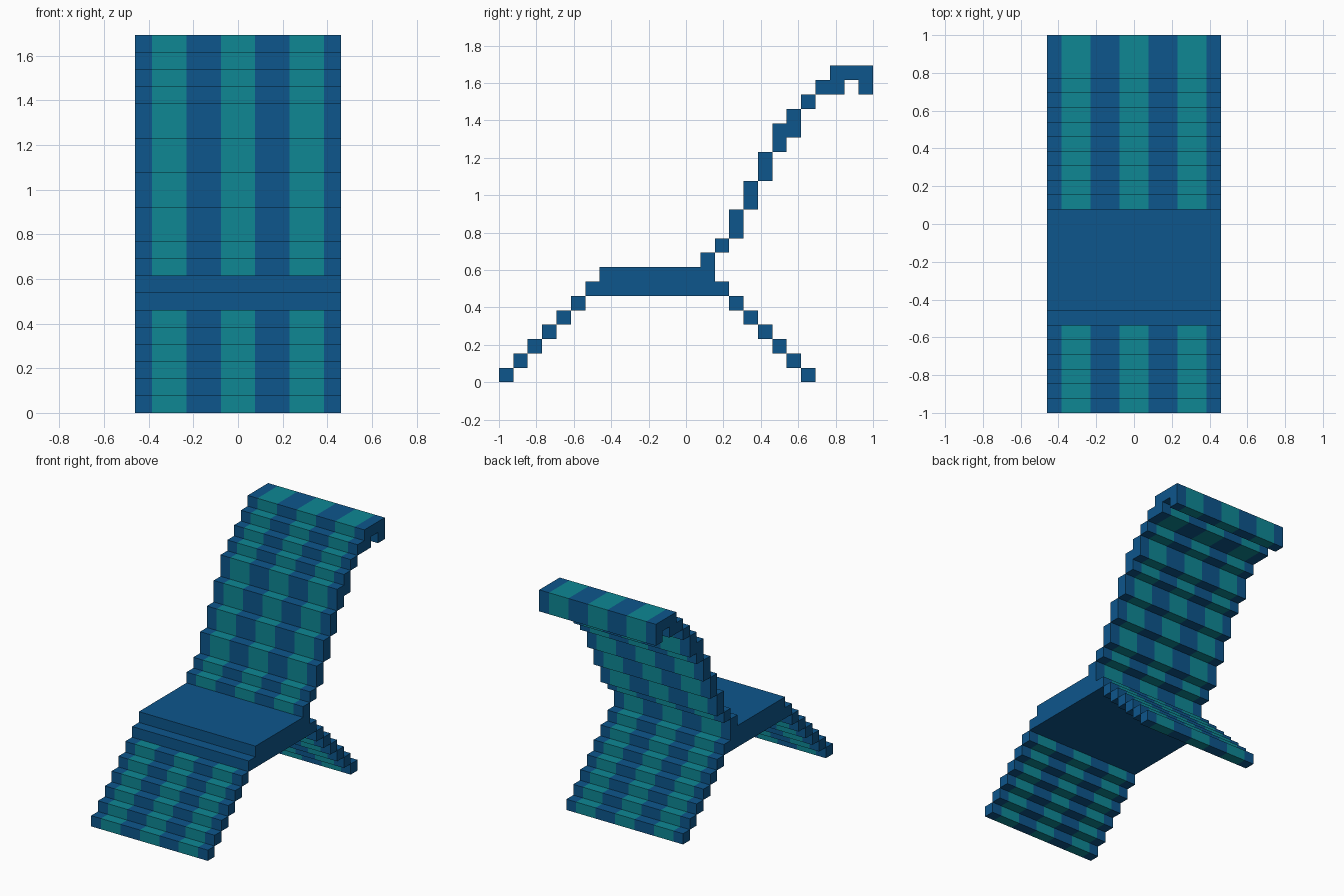
import bpy, bmesh, math

cube = bpy.data.objects.get("Cube")
if cube:
    bpy.data.objects.remove(cube, do_unlink=True)

U = 2 / 26                              # one block
STRIPES = [-6, -5, -3, -1, 1, 3, 5, 6]  # stripe borders across the width, in blocks


def make_material(name, colour):
    m = bpy.data.materials.new(name)
    m.use_nodes = True
    m.diffuse_color = (*colour, 1)
    m.node_tree.nodes["Principled BSDF"].inputs["Base Color"].default_value = (*colour, 1)
    return m


blue = make_material("deep blue", (0.004, 0.093, 0.262))
teal = make_material("teal", (0.0044, 0.242, 0.296))

# Side profile of each part as runs of blocks: (y start, z start, length in y, height in z)
PARTS = {
    "front_leg": [(i, i, 1, 1) for i in range(6)],
    "rear_leg": [(21 - i, i, 1, 1) for i in range(7)],
    "seat": [(6, 6, 9, 1), (7, 7, 7, 1)],
    "backrest": [(14, 7, 1, 2), (15, 9, 1, 1), (16, 10, 1, 2), (17, 12, 1, 2),
                 (18, 14, 1, 2), (19, 16, 1, 2), (20, 17, 1, 2), (21, 19, 1, 1)],
    "head_roll": [(22, 20, 1, 1), (23, 20, 1, 2), (24, 21, 1, 1), (25, 20, 1, 2)],
}


def cells(runs):
    return {(y + a, z + b) for y, z, w, h in runs for a in range(w) for b in range(h)}


ALL = set().union(*(cells(r) for r in PARTS.values()))


def build(name, runs):
    bm = bmesh.new()

    def quad(points, mat):
        vs = [bm.verts.new((x * U, y * U - 1, z * U)) for x, y, z in points]
        bm.faces.new(vs).material_index = mat

    for y, z in sorted(cells(runs)):
        # outer walls, cut into stripes across the width
        walls = [((y, z - 1), (y, z), (y + 1, z)),
                 ((y + 1, z), (y + 1, z), (y + 1, z + 1)),
                 ((y, z + 1), (y + 1, z + 1), (y, z + 1)),
                 ((y - 1, z), (y, z + 1), (y, z))]
        for neighbour, a, b in walls:
            if neighbour in ALL:
                continue
            for i, (x0, x1) in enumerate(zip(STRIPES, STRIPES[1:])):
                mat = i % 2 if name != "seat" else 0
                quad([(x0, *a), (x0, *b), (x1, *b), (x1, *a)], mat)
        # end caps
        ring = [(y, z), (y + 1, z), (y + 1, z + 1), (y, z + 1)]
        quad([(6, *p) for p in ring], 0)
        quad([(-6, *p) for p in reversed(ring)], 0)

    # weld and merge flat neighbours of one colour
    bmesh.ops.remove_doubles(bm, verts=bm.verts[:], dist=1e-4)
    bmesh.ops.dissolve_limit(bm, angle_limit=math.radians(1), verts=bm.verts[:],
                             edges=bm.edges[:], delimit={'MATERIAL'})
    mesh = bpy.data.meshes.new(name)
    bm.to_mesh(mesh)
    bm.free()
    mesh.materials.append(blue)
    mesh.materials.append(teal)
    bpy.context.collection.objects.link(bpy.data.objects.new(name, mesh))


for part, runs in PARTS.items():
    build(part, runs)
